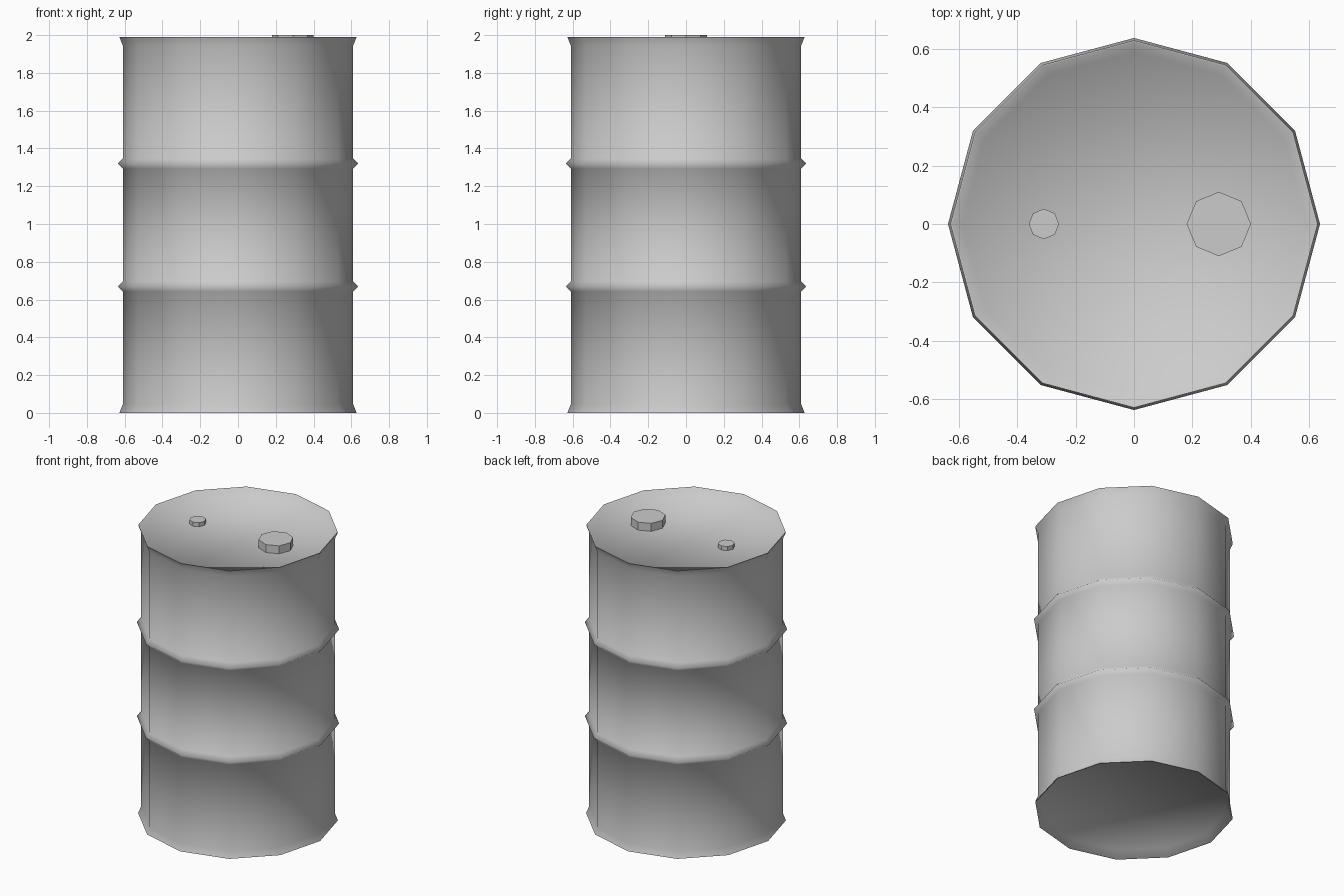
import bpy, bmesh
from math import cos, sin, pi, radians

if "Cube" in bpy.data.objects:
    bpy.data.objects.remove(bpy.data.objects["Cube"])


def lathe(name, profile, sides, center=(0, 0), smooth=None):
    """Spin a (radius, z) profile into a closed solid with capped ends."""
    bm = bmesh.new()
    rings = [[bm.verts.new((center[0] + r * cos(2 * pi * i / sides),
                            center[1] + r * sin(2 * pi * i / sides), z))
              for i in range(sides)] for r, z in profile]
    for a, b in zip(rings, rings[1:]):
        for i in range(sides):
            j = (i + 1) % sides
            bm.faces.new((a[i], a[j], b[j], b[i]))
    bm.faces.new(rings[0][::-1])
    bm.faces.new(rings[-1])
    bmesh.ops.recalc_face_normals(bm, faces=bm.faces)
    mesh = bpy.data.meshes.new(name)
    bm.to_mesh(mesh)
    bm.free()
    ob = bpy.data.objects.new(name, mesh)
    bpy.context.collection.objects.link(ob)
    if smooth:
        bpy.ops.object.select_all(action='DESELECT')
        ob.select_set(True)
        bpy.context.view_layer.objects.active = ob
        bpy.ops.object.shade_smooth_by_angle(angle=radians(smooth))
    return ob


BODY, RIM, RIDGE, LID = 0.61, 0.628, 0.636, 0.588
LID_Z = 1.945

# Drum: recessed base, flared bottom rim, two ridges, flared top rim, recessed lid
profile = [(LID, 0.045), (RIM - 0.006, 0.0), (RIM, 0.0), (BODY, 0.045)]
for z in (0.67, 1.32):
    profile += [(BODY, z - 0.027), (RIDGE, z), (BODY, z + 0.027)]
profile += [(BODY, 1.945), (RIM, 1.99), (RIM - 0.006, 1.99), (LID, LID_Z)]
lathe("drum_body", profile, 12, smooth=95)

# Screw caps on the lid
lathe("large_cap", [(0.11, LID_Z - 0.005), (0.11, 2.0)], 8, (0.29, 0))
lathe("small_cap", [(0.052, LID_Z - 0.005), (0.052, 1.973)], 8, (-0.308, 0))
